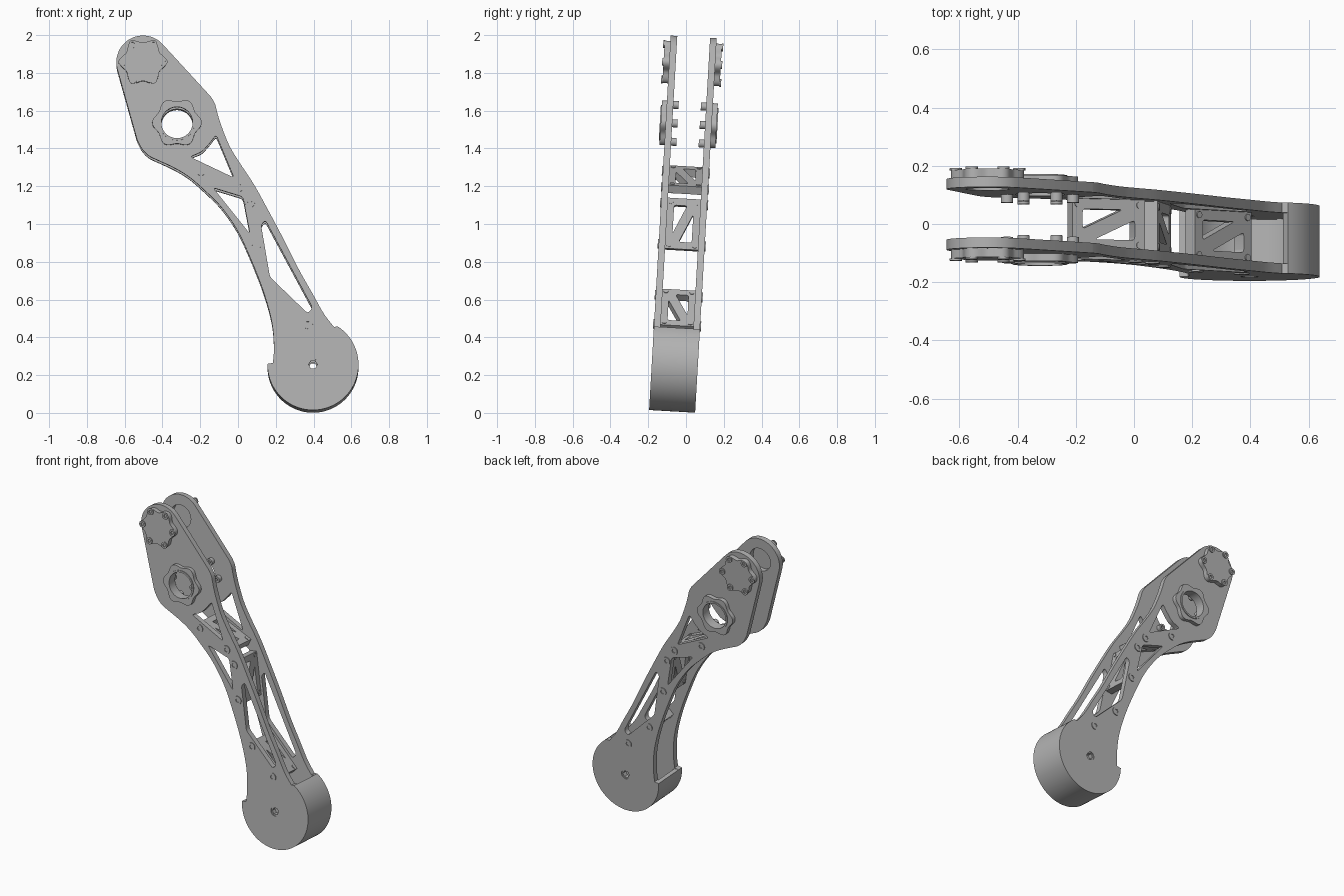
import bpy, bmesh, math
from mathutils import Matrix, Vector

if "Cube" in bpy.data.objects:
    bpy.data.objects.remove(bpy.data.objects["Cube"])

metal = bpy.data.materials.new("grey_metal")
metal.use_nodes = True
GREY = (0.45, 0.45, 0.45, 1)
metal.diffuse_color = GREY
metal.node_tree.nodes["Principled BSDF"].inputs["Base Color"].default_value = GREY

# The whole arm leans slightly backwards
LEAN = Matrix.Translation((0, -0.074, 0)) @ Matrix.Rotation(-0.0576, 4, 'X')
OUT, INN = 0.122, 0.087          # outer and inner faces of the side plates


def arc(c, r, a0, a1, n=48):
    pts = []
    for i in range(n + 1):
        a = math.radians(a0 + (a1 - a0) * i / n)
        pts.append((c[0] + r * math.cos(a), c[1] + r * math.sin(a)))
    return pts


def circle(c, r, n=32):
    return arc(c, r, 0, 360, n)[:-1]


def lobed(c, r, bump, n=96):
    """Six-lobed outline."""
    pts = []
    for i in range(n):
        a = math.tau * i / n
        q = r + bump * math.cos(6 * a)
        pts.append((c[0] + q * math.cos(a), c[1] + q * math.sin(a)))
    return pts


def smooth(pts, n=5):
    """Catmull-Rom curve through the points."""
    v = [Vector(p) for p in pts]
    v = [2 * v[0] - v[1]] + v + [2 * v[-1] - v[-2]]
    out = []
    for a, b, c, d in zip(v, v[1:], v[2:], v[3:]):
        for i in range(n):
            t = i / n
            p = (2 * b + (c - a) * t + (2 * a - 5 * b + 4 * c - d) * t * t
                 + (3 * b - a - 3 * c + d) * t ** 3) / 2
            out.append(tuple(p))
    return out + [tuple(pts[-1])]


def rounded(pts, r=0.018, n=4):
    """Polygon with softened corners."""
    v = [Vector(p) for p in pts]
    out = []
    for i, p in enumerate(v):
        a, b = v[i - 1] - p, v[(i + 1) % len(v)] - p
        s = p + a.normalized() * min(r, a.length * 0.45)
        e = p + b.normalized() * min(r, b.length * 0.45)
        for k in range(n + 1):
            t = k / n
            out.append(tuple(s * (1 - t) ** 2 + p * 2 * t * (1 - t) + e * t * t))
    return out


def solid(name, loops, depth, matrix):
    """Extrude an outline with holes, centred on the matrix plane."""
    cu = bpy.data.curves.new(name, 'CURVE')
    cu.dimensions, cu.fill_mode, cu.extrude = '2D', 'BOTH', depth / 2
    for loop in loops:
        sp = cu.splines.new('POLY')
        sp.points.add(len(loop) - 1)
        for p, q in zip(sp.points, loop):
            p.co = (q[0], q[1], 0, 1)
        sp.use_cyclic_u = True
    tmp = bpy.data.objects.new(name + "_outline", cu)
    me = bpy.data.meshes.new_from_object(tmp)
    bpy.data.objects.remove(tmp)
    bpy.data.curves.remove(cu)
    bm = bmesh.new()
    bm.from_mesh(me)
    bmesh.ops.remove_doubles(bm, verts=bm.verts, dist=0.00005)
    bmesh.ops.recalc_face_normals(bm, faces=bm.faces)
    bm.transform(LEAN @ matrix)
    bm.to_mesh(me)
    bm.free()
    me.name = name
    me.materials.clear()
    me.materials.append(metal)
    me.shade_smooth()
    me.set_sharp_from_angle(angle=math.radians(30))
    ob = bpy.data.objects.new(name, me)
    bpy.context.collection.objects.link(ob)
    return ob


def slab(name, loops, y0, y1):
    """Extrusion standing in the xz plane between two depths."""
    m = Matrix.Translation((0, (y0 + y1) / 2, 0)) @ Matrix.Rotation(math.pi / 2, 4, 'X')
    return solid(name, loops, abs(y1 - y0), m)


TIP, RING, HUB = (-0.503, 1.853), (-0.323, 1.531), (0.397, 0.249)
HUB_R = 0.241

# Side plate outline: left edge, tip, right edge, hub
left_edge = smooth([(.185, .258), (.19, .327), (.185, .433), (.164, .539), (.122, .672),
                    (.058, .831), (-.005, .964), (-.09, 1.086), (-.18, 1.176),
                    (-.26, 1.245), (-.339, 1.293), (-.418, 1.33), (-.471, 1.356),
                    (-.508, 1.393), (-.534, 1.441)])
right_edge = smooth([(-.143, 1.669), (-.122, 1.632), (-.111, 1.59), (-.09, 1.521),
                     (-.048, 1.415), (.005, 1.325), (.085, 1.203), (.164, 1.06),
                     (.243, .911), (.323, .752), (.392, .63), (.455, .518), (.508, .449)])
outline = left_edge + arc(TIP, 0.141, 197, 42, 24) + right_edge + arc(HUB, HUB_R, 57, -181, 72)

# Weight-saving windows in the plates
windows = [
    rounded([(-.254, 1.351), (-.19, 1.378), (-.148, 1.425), (-.116, 1.468), (-.021, 1.24)]),
    rounded([(-.132, 1.187), (.026, 1.139), (.063, .943)]),
    rounded([(.122, .99), (.145, 1.015), (.395, .55), (.37, .52), (.169, .714)]),
]

braces = {"upper": ((-.196, 1.277), (.005, 1.192)),
          "middle": ((.063, 1.107), (.10, .89)),
          "lower": ((.212, .619), (.37, .465))}


def ring_points(c, r):
    return circle(c, r, 6)


def screw(name, c, r, y0, y1):
    """Socket head: round rim with a hexagonal recess."""
    slab(name, [circle(c, r, 24), circle(c, r * 0.5, 6)], y0, y1)


for side, s in (("front", -1), ("back", 1)):
    holes = windows + [circle(TIP, 0.075), circle(RING, 0.085, 48), circle(HUB, 0.03)]
    slab(side + "_plate", [outline] + holes, s * INN, s * OUT)
    # Bearing ring with its fasteners showing inside
    slab(side + "_bearing_ring", [lobed(RING, 0.121, 0.01), circle(RING, 0.083, 48)],
         s * OUT, s * (OUT + 0.026))
    slab(side + "_bearing_lip", [circle(RING, 0.094, 48), circle(RING, 0.083, 48)],
         s * (OUT + 0.026), s * (OUT + 0.031))
    for i, p in enumerate(ring_points(RING, 0.113)):
        screw(f"{side}_ring_bolt_{i}", p, 0.021, s * INN, s * (INN - 0.028))
    # Tip cap
    slab(side + "_tip_cap", [lobed(TIP, 0.113, 0.012)], s * OUT, s * (OUT + 0.03))
    for i, p in enumerate(ring_points(TIP, 0.109)):
        screw(f"{side}_cap_bolt_{i}", p, 0.021, s * (OUT + 0.03), s * (OUT + 0.037))
    # Hub bushing
    slab(side + "_hub_bushing", [circle(HUB, 0.03), circle(HUB, 0.023, 6)],
         s * INN, s * (OUT - 0.005))
    # Brace screws
    for name, ends in braces.items():
        for i, p in enumerate(ends):
            screw(f"{side}_{name}_brace_screw_{i}", p, 0.026, s * OUT, s * (OUT + 0.005))

# Hub wall, open towards the arm
wall = arc(HUB, HUB_R, 57, -181, 72) + arc(HUB, HUB_R - 0.03, -181, 57, 72)
slab("hub_wall", [wall], -INN, INN)

# Cross braces with two triangular windows each
THICK = 0.045
for name, (a, b) in braces.items():
    a, b = Vector(a), Vector(b)
    d = (b - a).normalized()
    mid = (a + b) / 2
    X, Y = Vector((d.x, 0, d.y)), Vector((0, 1, 0))
    m = Matrix((X, Y, X.cross(Y))).transposed().to_4x4()
    m.translation = (mid.x, 0, mid.y)
    h = (b - a).length / 2 + 0.026
    w, u, v = INN, h - 0.038, INN - 0.035
    slope = -1 if name == "middle" else 1
    tri = [(-u, v), (u - 0.045, v), (-u, -v + 0.035)]
    tris = [[(x * k, y * k * slope) for x, y in tri] for k in (1, -1)]
    solid(name + "_brace", [[(-h, -w), (h, -w), (h, w), (-h, w)]]
          + [rounded(t, 0.012) for t in tris], THICK, m)
    for i, (sx, sy) in enumerate(((-1, -1), (1, -1), (1, 1), (-1, 1))):
        c = (sx * (h - 0.02), sy * (w - 0.018))
        solid(f"{name}_brace_pin_{i}", [circle(c, 0.012, 16)], THICK + 0.008, m)
